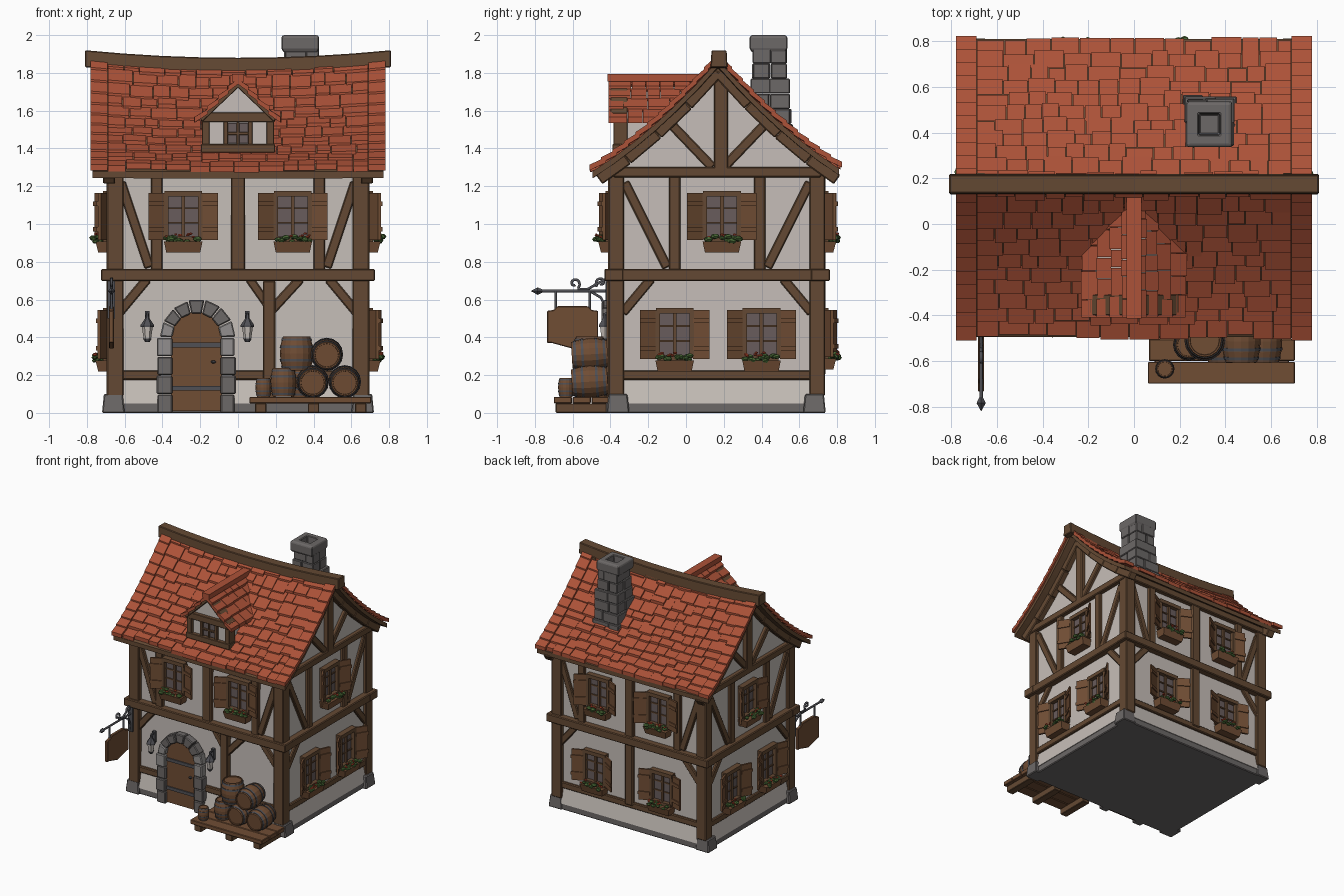
import bpy, bmesh, math, random
from mathutils import Vector, Matrix

if "Cube" in bpy.data.objects:
    bpy.data.objects.remove(bpy.data.objects["Cube"])

random.seed(4)
rnd = random.uniform
COLORS = {"red_tile": (172, 82, 56), "timber": (100, 73, 51), "plank": (112, 77, 52),
          "plaster": (198, 190, 184), "stone": (108, 104, 103), "pale_stone": (146, 143, 142),
          "metal": (80, 80, 85), "glass": (104, 92, 92), "leaf": (74, 106, 54), "flower": (192, 78, 50)}
MATS, IDX = [], {}
for i, (n, c) in enumerate(COLORS.items()):
    m = bpy.data.materials.new(n)
    m.diffuse_color = [((v / 255 + 0.055) / 1.055) ** 2.4 for v in c] + [1]
    m.use_nodes = True
    m.node_tree.nodes["Principled BSDF"].inputs["Base Color"].default_value = m.diffuse_color
    MATS.append(m)
    IDX[n] = i

# ---------- helpers ----------
def finish(bm, name, bevel=0):
    bmesh.ops.recalc_face_normals(bm, faces=bm.faces)
    me = bpy.data.meshes.new(name)
    bm.to_mesh(me)
    bm.free()
    for m in MATS:
        me.materials.append(m)
    ob = bpy.data.objects.new(name, me)
    bpy.context.collection.objects.link(ob)
    if bevel:
        b = ob.modifiers.new("worn_edges", "BEVEL")
        b.width, b.segments = bevel, 1
    return ob

def loft(bm, rings, mat, M=Matrix(), caps=True):
    vs = [[bm.verts.new(M @ Vector(p)) for p in r] for r in rings]
    n = len(vs[0])
    fs = [bm.faces.new((a[i], a[(i + 1) % n], b[(i + 1) % n], b[i]))
          for a, b in zip(vs, vs[1:]) for i in range(n)]
    if caps:
        fs += [bm.faces.new(vs[0]), bm.faces.new(vs[-1])]
    for f in fs:
        f.material_index = IDX[mat]

def rect(x0, x1, y0, y1, z):
    return [(x0, y0, z), (x1, y0, z), (x1, y1, z), (x0, y1, z)]

def box(bm, x0, x1, y0, y1, z0, z1, mat, M=Matrix()):
    loft(bm, [rect(x0, x1, y0, y1, z0), rect(x0, x1, y0, y1, z1)], mat, M)

def beam(bm, M, p, q, w, d0, d1, mat="timber"):
    p, q = Vector(p), Vector(q)
    s = Vector((p.y - q.y, q.x - p.x)).normalized() * w / 2
    quad = [p - s, q - s, q + s, p + s]
    loft(bm, [[(a.x, a.y, d) for a in quad] for d in (d0, d1)], mat, M)

def blob(bm, M, p, r, mat):
    T = M @ Matrix.Translation(p) @ Matrix.Diagonal((r * 1.3, r * 0.8, r, 1))
    for v in bmesh.ops.create_icosphere(bm, subdivisions=1, radius=1, matrix=T)["verts"]:
        for f in v.link_faces:
            f.material_index = IDX[mat]

def frame(u, d, o):   # wall space: u along, v up, d outward
    return Matrix(((u[0], 0, d[0], o[0]), (u[1], 0, d[1], o[1]), (0, 1, 0, 0), (0, 0, 0, 1)))

FRONT = frame((1, 0), (0, -1), (0, -0.38))
BACK = frame((-1, 0), (0, 1), (0, 0.71))
SIDES = [frame((0, 1), (s, 0), (s * 0.67, 0)) for s in (1, -1)]
RY = 0.17             # ridge position

def roof_z(d, x=0.8):
    sag = 0.045 * (1 - (x / 0.8) ** 2) * max(0, 1 - d / 0.68)
    return 1.90 - 1.15 * d + 0.39 * d * d - sag

# ---------- walls, skirt and foundation ----------
bm = bmesh.new()
ds = [0.54, 0.4, 0.25, 0.1, 0, -0.1, -0.25, -0.4, -0.54]
prof = [(-0.38, 0.03), (0.71, 0.03)] + [(RY + d, roof_z(abs(d)) - 0.09) for d in ds]
loft(bm, [[(x, y, z) for y, z in prof] for x in (-0.67, 0.67)], "plaster")
loft(bm, [rect(-0.695, 0.695, -0.405, 0.735, 0.05), rect(-0.67, 0.67, -0.38, 0.71, 0.17)], "plaster")
finish(bm, "plaster_walls")
bm = bmesh.new()
box(bm, -0.69, 0.69, -0.4, 0.73, 0, 0.055, "stone")
for x in (-0.66, 0.66):
    for y in (-0.36, 0.68):
        loft(bm, [rect(x - a, x + a, y - a, y + a, z) for a, z in ((0.06, 0), (0.05, 0.1))], "stone")
finish(bm, "stone_foundation", 0.006)

# ---------- timber frame ----------
bm = bmesh.new()
for x in (-0.65, 0.65):
    for y in (-0.37, 0.695):
        box(bm, x - 0.045, x + 0.045, y - 0.042, y + 0.042, 0.09, 1.3, "timber")
for M, c, h in ((FRONT, 0, 0.66), (BACK, 0, 0.66), (SIDES[0], 0.165, 0.53), (SIDES[1], 0.165, 0.53)):
    beam(bm, M, (c - h - 0.065, 0.73), (c + h + 0.065, 0.73), 0.065, -0.05, 0.052)
    beam(bm, M, (c - h - 0.02, 1.275), (c + h + 0.02, 1.275), 0.055, -0.05, 0.035)
    side, inner = M in SIDES, 0.43 if M not in SIDES else 0.225
    if M == FRONT:
        beam(bm, M, (-0.62, 0.2), (-0.41, 0.2), 0.05, -0.02, 0.02)
        beam(bm, M, (-0.03, 0.2), (0.62, 0.2), 0.05, -0.02, 0.02)
    else:
        beam(bm, M, (c - h, 0.2), (c + h, 0.2), 0.05, -0.02, 0.02)
    if not side:      # centre posts
        beam(bm, M, (0, 0.75), (0, 1.26), 0.075, -0.02, 0.028)
        if M == BACK:
            beam(bm, M, (0, 0.2), (0, 0.71), 0.07, -0.02, 0.028)
    for s in (-1, 1):
        beam(bm, M, (c + s * inner, 0.75), (c + s * inner, 1.26), 0.06, -0.02, 0.025)
        beam(bm, M, (c + s * (h - 0.04), 1.22), (c + s * (inner + 0.04), 0.77), 0.05, -0.02, 0.02)
        beam(bm, M, (c + s * (h - 0.03), 0.53), (c + s * (h - 0.18), 0.71), 0.05, -0.02, 0.02)
# forked post right of the door
beam(bm, FRONT, (0.165, 0.06), (0.165, 0.7), 0.065, -0.02, 0.04)
beam(bm, FRONT, (0.165, 0.56), (0.06, 0.71), 0.045, -0.02, 0.03)
beam(bm, FRONT, (0.165, 0.53), (0.33, 0.71), 0.05, -0.02, 0.03)
for M in SIDES:       # gable framing
    beam(bm, M, (RY + 0.015, 1.28), (RY + 0.015, 1.84), 0.075, -0.02, 0.035)
    for s in (-1, 1):
        beam(bm, M, (RY + s * 0.03, 1.3), (RY + s * 0.25, 1.53), 0.05, -0.02, 0.025)
        pts = [(RY + s * d, roof_z(d) - 0.095) for d in (0, 0.16, 0.32, 0.48, 0.63)]
        for p, q in zip(pts, pts[1:]):
            beam(bm, M, p, q, 0.06, -0.02, 0.045)
finish(bm, "timber_frame", 0.006)

# ---------- main roof ----------
bm = bmesh.new()
xs = [-0.77 + 1.54 * i / 8 for i in range(9)]
for s, end in ((-1, 0.665), (1, 0.64)):
    dd = [end * i / 6 for i in range(7)]
    loft(bm, [[(x, RY + s * d, roof_z(d, x) - 0.03) for d in dd] +
              [(x, RY + s * d, roof_z(d, x) - 0.065) for d in reversed(dd)] for x in xs], "timber")
finish(bm, "roof_boards")

def tile(bm, x0, x1, d0, d1, s, lift):
    ring = []
    for x in (x0, x1):
        a, b = roof_z(d0, x) - 0.012 + lift, roof_z(d1, x) + 0.004 + lift
        ring.append([(x, RY + s * d0, a), (x, RY + s * d1, b), (x, RY + s * d1, b - 0.03), (x, RY + s * d0, a - 0.03)])
    loft(bm, ring, "red_tile")

bm = bmesh.new()
ROWS = 11
for s, end in ((-1, 0.665), (1, 0.64)):
    for r in range(ROWS):
        d0, d1 = max(0, end * r / ROWS - 0.01), end * (r + 1) / ROWS
        x = -0.69
        while x < 0.69:
            x1 = x + rnd(0.07, 0.14)
            x1 = 0.69 if x1 > 0.63 else x1
            tile(bm, x + 0.002, x1 - 0.002, d0, d1 + rnd(-0.012, 0.012), s, rnd(-0.004, 0.004))
            x = x1
        for e in (-0.735, 0.735):
            tile(bm, e - 0.045, e + 0.045, d0, d1 + 0.015, s, 0.012)
finish(bm, "roof_tiles")

bm = bmesh.new()
rings = []
for i in range(9):
    x = -0.81 + 1.62 * i / 8
    t = 1.92 - 0.04 * (1 - (x / 0.81) ** 2)
    rings.append([(x, 0.13, t - 0.09), (x, 0.22, t - 0.09), (x, 0.215, t), (x, 0.135, t)])
loft(bm, rings, "timber")
finish(bm, "ridge_beam", 0.005)

# ---------- chimney ----------
bm = bmesh.new()
cx, cy = 0.335, 0.445
for i in range(6):
    z0, h = 1.45 + i * 0.08, 0.118 - i * 0.006
    gx = rnd(-0.04, 0.04)
    for a, b in ((-h, gx), (gx, h)):
        for c, d in ((-h, 0), (0, h)):
            j = rnd(-0.006, 0.006)
            box(bm, cx + a - j, cx + b + j, cy + c - j, cy + d + j, z0, z0 + 0.079, "stone")
cap = [(0.09, 1.91), (0.1, 1.93), (0.1, 1.99), (0.09, 2.0), (0.047, 2.0), (0.043, 1.93)]
loft(bm, [rect(0.33 - a, 0.33 + a, 0.437 - a, 0.437 + a, z) for a, z in cap], "stone")
finish(bm, "chimney", 0.005)

# ---------- dormer ----------
bm = bmesh.new()
face = [(-0.17, 1.38), (0.17, 1.38), (0.17, 1.56), (0, 1.73), (-0.17, 1.56)]
loft(bm, [[(x, y, z) for x, z in face] for y in (-0.36, 0.1)], "plaster")
DM = frame((1, 0), (0, -1), (0, -0.36))
beam(bm, DM, (-0.195, 1.4), (0.195, 1.4), 0.045, -0.05, 0.03)
beam(bm, DM, (-0.195, 1.565), (0.195, 1.565), 0.05, -0.05, 0.03)
for s in (-1, 1):
    beam(bm, DM, (s * 0.17, 1.38), (s * 0.17, 1.58), 0.04, -0.05, 0.025)
    beam(bm, DM, (s * 0.2, 1.555), (0, 1.745), 0.035, -0.05, 0.04)
    beam(bm, DM, (s * 0.065, 1.42), (s * 0.065, 1.545), 0.025, -0.02, 0.022)
beam(bm, DM, (-0.06, 1.48), (0.06, 1.48), 0.11, -0.01, 0.008, "glass")
beam(bm, DM, (0, 1.42), (0, 1.54), 0.016, 0, 0.018)
beam(bm, DM, (-0.06, 1.48), (0.06, 1.48), 0.016, 0, 0.018)
finish(bm, "dormer", 0.003)
bm = bmesh.new()
curve = [(0.0, 1.775), (0.05, 1.725), (0.1, 1.675), (0.16, 1.617), (0.225, 1.56)]
for s in (-1, 1):
    for (xa, za), (xb, zb) in zip(curve, curve[1:]):
        y = -0.41
        while y < 0.1:
            y1 = min(y + rnd(0.07, 0.13), 0.12)
            j = rnd(0, 0.008)
            q = [(s * xa, za - 0.008), (s * (xb + j), zb + 0.006), (s * (xb + j), zb - 0.024), (s * xa, za - 0.035)]
            loft(bm, [[(x, yy, z) for x, z in q] for yy in (y, y1 - 0.003)], "red_tile")
            y = y1
box(bm, -0.032, 0.032, -0.415, 0.13, 1.755, 1.795, "red_tile")
finish(bm, "dormer_roof")

# ---------- windows with shutters and flower boxes ----------
def window(bm, M, u, v0, v1, hw=0.09, sw=0.095):
    vm = (v0 + v1) / 2
    beam(bm, M, (u - hw, vm), (u + hw, vm), v1 - v0, -0.01, 0.012, "glass")
    beam(bm, M, (u - hw - 0.01, v1), (u + hw + 0.01, v1), 0.03, 0, 0.045)
    beam(bm, M, (u - hw, v0), (u + hw, v0), 0.025, 0, 0.045)
    for t in (0.36, 0.68):
        v = v0 + t * (v1 - v0)
        beam(bm, M, (u - hw, v), (u + hw, v), 0.01, 0, 0.02)
    beam(bm, M, (u, v0), (u, v1), 0.02, 0, 0.028)
    for s in (-1, 1):
        beam(bm, M, (u + s * hw, v0), (u + s * hw, v1), 0.024, 0, 0.042)
        a, b, k = u + s * (hw + 0.008), u + s * (hw + 0.008 + sw * 0.9), rnd(0.045, 0.075)
        for (lo, hi, o) in ((v0 - 0.005, v1 + 0.005, 0), (v0 + 0.04, v0 + 0.065, 0.008), (v1 - 0.065, v1 - 0.04, 0.008)):
            loft(bm, [[(a, v, 0.02), (b, v, k), (b, v, k + 0.016 + o), (a, v, 0.036 + o)] for v in (lo, hi)], "plank", M)
    loft(bm, [[(u - w, v, 0), (u + w, v, 0), (u + w, v, d), (u - w, v, d)]
              for w, v, d in ((hw, v0 - 0.07, 0.07), (hw + 0.012, v0 - 0.012, 0.085))], "plank", M)
    for i in range(13):
        blob(bm, M, (u + rnd(-hw, hw), v0 + rnd(-0.015, 0.015), rnd(0.04, 0.1)), rnd(0.012, 0.02), "leaf")
    for i in range(7):
        blob(bm, M, (u + rnd(-hw, hw), v0 + rnd(0.01, 0.03), rnd(0.05, 0.095)), rnd(0.007, 0.011), "flower")

bm = bmesh.new()
for s in (-1, 1):
    window(bm, FRONT, s * 0.29, 0.92, 1.16)
    window(bm, BACK, s * 0.27, 0.92, 1.16)
    window(bm, BACK, s * 0.3, 0.3, 0.54)
for M in SIDES:
    window(bm, M, 0.19, 0.92, 1.16)
    window(bm, M, -0.06, 0.29, 0.54)
    window(bm, M, 0.4, 0.29, 0.54)
finish(bm, "windows")

# ---------- door with stone arch ----------
bm = bmesh.new()
DX = -0.22
arc = [(DX + 0.135 * math.cos(a), 0.4 + 0.135 * math.sin(a)) for a in [math.pi * i / 10 for i in range(11)]]
loft(bm, [[(x, z, d) for x, z in [(DX - 0.135, 0.01), (DX + 0.135, 0.01)] + arc] for d in (0, 0.033)], "plank", FRONT)
for z in (0.13, 0.36):
    beam(bm, FRONT, (DX - 0.13, z), (DX + 0.13, z), 0.025, 0.03, 0.042, "metal")
blob(bm, FRONT, (DX + 0.09, 0.27, 0.045), 0.012, "metal")
finish(bm, "door")
bm = bmesh.new()
for i in range(7):
    a0, a1 = math.pi * i / 7 + 0.015, math.pi * (i + 1) / 7 - 0.015
    o = 0.198 + rnd(-0.006, 0.01)
    q = [(DX + r * math.cos(a), 0.4 + r * math.sin(a)) for r, a in ((0.128, a0), (o, a0), (o, a1), (0.128, a1))]
    loft(bm, [[(x, z, d) for x, z in q] for d in (0, rnd(0.055, 0.07))], "pale_stone" if i in (0, 6) else "stone", FRONT)
for s in (-1, 1):
    for i in range(4):
        w = rnd(0.065, 0.085)
        beam(bm, FRONT, (DX + s * (0.128 + w / 2), i * 0.1), (DX + s * (0.128 + w / 2), i * 0.1 + 0.097), w,
             0, rnd(0.055, 0.07), "pale_stone" if i == 3 else "stone")
finish(bm, "door_arch", 0.006)

# ---------- lanterns ----------
bm = bmesh.new()
for x in (-0.48, 0.05):
    box(bm, x - 0.012, x + 0.012, -0.4, -0.37, 0.45, 0.54, "metal")
    box(bm, x - 0.006, x + 0.006, -0.43, -0.38, 0.52, 0.532, "metal")
    for mat, pr in (("metal", ((0.006, 0.53), (0.012, 0.5), (0.036, 0.465), (0.036, 0.455))),
                    ("plaster", ((0.029, 0.455), (0.02, 0.395))), ("metal", ((0.024, 0.395), (0.012, 0.375)))):
        loft(bm, [[(x + r * math.cos(k * math.pi / 3), -0.43 + r * math.sin(k * math.pi / 3), z)
                   for k in range(6)] for r, z in pr], mat)
finish(bm, "lanterns")

# ---------- barrels on a pallet ----------
bm = bmesh.new()
for i in range(3):
    box(bm, 0.065 + rnd(-0.01, 0.01), 0.705, -0.7 + i * 0.1, -0.604 + i * 0.1, 0.05, 0.085, "plank")
for x in (0.12, 0.4, 0.65):
    box(bm, x - 0.03, x + 0.03, -0.69, -0.42, 0, 0.05, "timber")
finish(bm, "pallet", 0.004)

def barrel(bm, T, r, h):
    def ring(t, k=1.0):
        q = r * (0.82 + 0.18 * (1 - t * t)) * k
        return [(q * math.cos(a * math.pi / 8), q * math.sin(a * math.pi / 8), t * h / 2) for a in range(16)]
    inner = lambda t, z: [(p[0], p[1], z * h / 2) for p in ring(t, 0.88)]
    loft(bm, [inner(-1, -0.92), ring(-1, 0.9), ring(-1), ring(-0.5), ring(0), ring(0.5), ring(1), ring(1, 0.9), inner(1, 0.92)], "plank", T)
    for t in (-0.82, -0.4, 0.4, 0.82):
        loft(bm, [ring(t - 0.07, 1.035), ring(t + 0.07, 1.035)], "metal", T)

bm = bmesh.new()
for x, y, z, r, h in ((0.24, -0.53, 0.162, 0.068, 0.15), (0.31, -0.51, 0.315, 0.088, 0.18), (0.135, -0.635, 0.135, 0.042, 0.1), (0.33, -0.47, 0.155, 0.06, 0.14)):
    barrel(bm, Matrix.Translation((x, y, z)), r, h)
for x, z in ((0.395, 0.165), (0.565, 0.165), (0.47, 0.31)):
    barrel(bm, Matrix.Translation((x, -0.51, z)) @ Matrix.Rotation(math.pi / 2 + 0.06, 4, "X"), 0.085, 0.19)
finish(bm, "barrels")

# ---------- hanging sign ----------
SX = -0.67
bm = bmesh.new()
board = [(-0.735, 0.37), (-0.71, 0.37), (-0.6, 0.34), (-0.49, 0.37), (-0.465, 0.37), (-0.465, 0.54), (-0.5, 0.545), (-0.52, 0.565), (-0.68, 0.565), (-0.7, 0.545), (-0.735, 0.54)]
loft(bm, [[(x, y, z) for y, z in board] for x in (SX - 0.013, SX + 0.013)], "plank")
finish(bm, "sign_board", 0.004)
bm = bmesh.new()
box(bm, SX - 0.02, SX + 0.02, -0.425, -0.4, 0.5, 0.72, "metal")
loft(bm, [[(SX + r * a, y, 0.645 + r * b) for a, b in ((1, 0), (0, 1), (-1, 0), (0, -1))]
          for y, r in ((-0.76, 0.008), (-0.785, 0.02), (-0.82, 0.001))], "metal")
finish(bm, "sign_mount")
swirl = lambda y, z, r, s, a: [(y + s * r * (1 - i / 16) * math.cos(a + i * 0.5), z + r * (1 - i / 16) * math.sin(a + i * 0.5)) for i in range(13)]
rods = [[(-0.41, 0.645), (-0.77, 0.645)], [(-0.69, 0.645), (-0.69, 0.55)], [(-0.51, 0.645), (-0.51, 0.55)],
        [(-0.42, 0.5), (-0.425, 0.56), (-0.45, 0.61), (-0.5, 0.64)],
        [(-0.42, 0.71), (-0.46, 0.69), (-0.52, 0.655), (-0.57, 0.655)] + swirl(-0.59, 0.685, 0.03, 1, -0.8),
        swirl(-0.45, 0.69, 0.03, -1, -0.8)]
cu = bpy.data.curves.new("sign_bracket", "CURVE")
cu.dimensions, cu.bevel_depth, cu.bevel_resolution, cu.use_fill_caps = "3D", 0.008, 1, True
for pts in rods:
    sp = cu.splines.new("POLY")
    sp.points.add(len(pts) - 1)
    for p, (y, z) in zip(sp.points, pts):
        p.co = (SX, y, z, 1)
cu.materials.append(MATS[IDX["metal"]])
bpy.context.collection.objects.link(bpy.data.objects.new("sign_bracket", cu))
